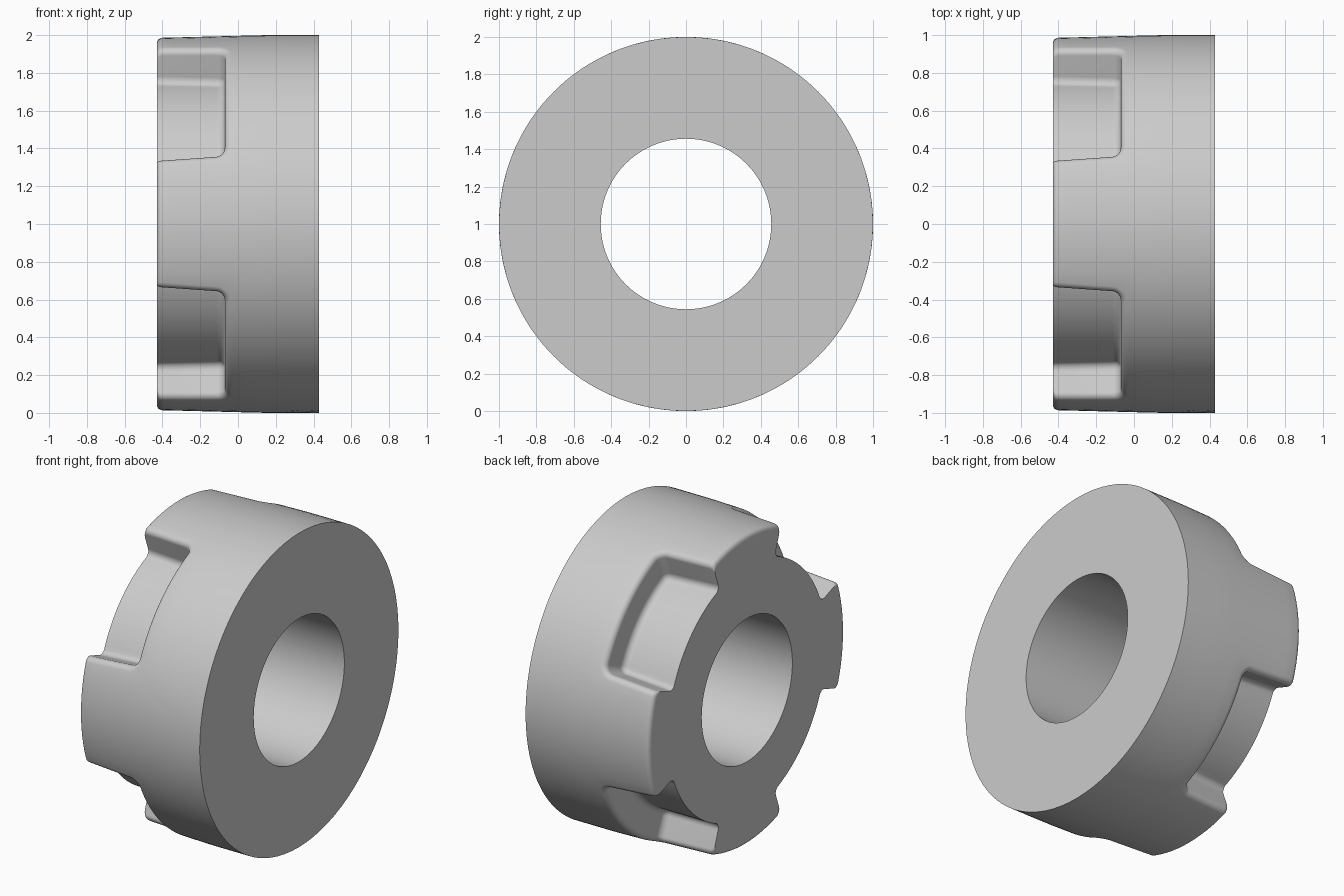
import bpy
import bmesh
from math import pi, sin, cos, sqrt, radians

if "Cube" in bpy.data.objects:
    bpy.data.objects.remove(bpy.data.objects["Cube"])

X0, X1 = -0.43, 0.43          # notched end and plain end of the ring
BORE, FLOOR = 0.456, 0.795    # bore and notch floor radii
RIM = 0.03                    # rounding of the notched rim
XB, RC = -0.07, 0.05          # notch back wall and its corner radius
CONVEX, CONCAVE = 0.035, 0.04
ARC_R = 0.9                   # radius used to turn arc length into angle
ARC, BACK, BAND, BORE_STEPS = 12, 24, 6, 24
HALF = pi / 4                 # half the angle of one sector


def outer_radius(x):
    """Slightly tapered outside with a rounded rim."""
    r = 1 - 0.014 * max(0, min(1, (0.15 - x) / 0.55))
    if x < X0 + RIM:
        r += sqrt(max(0, RIM ** 2 - (X0 + RIM - x) ** 2)) - RIM
    return r


def half_arc(x):
    """Half width of the notch, narrowing towards its back wall."""
    t = (x - X0) / (XB - X0)
    return ARC_R * radians(24.6 - 1.4 * t)


# Half outline of the notch: (arc position, x, normal along arc, normal along x)
side_x = [X0 + RIM * (1 - cos(k * pi / 10)) for k in range(6)]
span = XB - RC - side_x[-1]
side_x += [side_x[-1] + span * k / 4 for k in range(1, 5)]
half = [(half_arc(x), x, 1, 0) for x in side_x]
s_c = half_arc(XB - RC) - RC
for k in range(1, ARC + 1):
    a = k / ARC * pi / 2
    half.append((s_c + RC * cos(a), XB - RC + RC * sin(a), cos(a), sin(a)))
SIDE, NH = len(side_x), len(half)


def outline(d):
    """Whole outline offset outwards by d, as (angle, x) pairs."""
    left = [((s + d * ns) / ARC_R, x + d * nx) for s, x, ns, nx in half]
    th, xb = left[-1]
    back = [(th * (1 - 2 * k / BACK), xb) for k in range(1, BACK)]
    return left + back + [(-t, x) for t, x in reversed(left)]


def sector_border(inner):
    """Outline of the whole sector, matched point for point to the notch."""
    left = [(HALF, x) for x in side_x]
    mid, th = ARC // 2, inner[NH - 1][0]
    for k in range(1, ARC + 1):
        if k <= mid:
            left.append((HALF, side_x[-1] + (X1 - side_x[-1]) * k / mid))
        else:
            left.append((HALF + (th - HALF) * (k - mid) / (ARC - mid), X1))
    back = [(t, X1) for t, x in inner[NH:NH + BACK - 1]]
    return left + back + [(-t, x) for t, x in reversed(left)]


# Successive loops from the sector border down to the notch floor
lip = outline(CONVEX)
border = sector_border(lip)
loops = []
for j in range(BAND):
    f = j / BAND
    loops.append([(t + (u - t) * f, x + (w - x) * f)
                  for (t, x), (u, w) in zip(border, lip)])
loops = [[(t, x, outer_radius(x)) for t, x in lp] for lp in loops]
for k in range(7):            # rounded lip
    a = k / 6 * pi / 2
    loops.append([(t, x, outer_radius(x) - CONVEX * (1 - cos(a)))
                  for t, x in outline(CONVEX * (1 - sin(a)))])
for k in range(7):            # rounded foot of the wall
    a = k / 6 * pi / 2
    loops.append([(t, x, FLOOR + CONCAVE * (1 - sin(a)))
                  for t, x in outline(-CONCAVE * (1 - cos(a)))])

bm = bmesh.new()
flat_faces = []


def add_sector(turn):
    def vert(t, x, r):
        return bm.verts.new((x, r * cos(t + turn), 1 + r * sin(t + turn)))

    def grid(rows):
        for a, b in zip(rows, rows[1:]):
            for i in range(len(a) - 1):
                bm.faces.new((a[i], a[i + 1], b[i + 1], b[i]))

    # outside surface and notch walls
    rings = [[vert(*p) for p in lp] for lp in loops]
    grid(rings)
    # notch floor
    last, floor = rings[-1], []
    for i in range(NH):
        t, x, r = loops[-1][i]
        inner = [vert(t * (1 - 2 * k / BACK), x, r) for k in range(1, BACK)]
        if i == NH - 1:
            for v in inner:
                bm.verts.remove(v)
            inner = last[NH:NH + BACK - 1]
        floor.append([last[i]] + inner + [last[-1 - i]])
    grid(floor)
    # bore
    angles = [HALF * (2 * k / BORE_STEPS - 1) for k in range(BORE_STEPS + 1)]
    bore = [[vert(t, x, BORE) for t in angles] for x in (X0, X1)]
    grid(bore)
    # flat end faces
    notched = ([r[0] for r in rings] + floor[0][1:-1]
               + [r[-1] for r in reversed(rings)] + bore[0])
    corner = SIDE + ARC // 2 - 1
    plain = rings[0][corner:len(border) - corner] + bore[1]
    for loop in (notched, plain):
        flat_faces.append(bm.faces.new(loop))


for q in range(4):
    add_sector(HALF + q * pi / 2)

# Keep the end faces crisp
for f in flat_faces:
    for e in f.edges:
        e.smooth = False
bmesh.ops.remove_doubles(bm, verts=bm.verts[:], dist=0.0001)
bmesh.ops.recalc_face_normals(bm, faces=bm.faces[:])
mesh = bpy.data.meshes.new("notched_ring")
bm.to_mesh(mesh)
bm.free()

ring = bpy.data.objects.new("notched_ring", mesh)
bpy.context.collection.objects.link(ring)
bpy.ops.object.select_all(action='DESELECT')
ring.select_set(True)
bpy.context.view_layer.objects.active = ring
bpy.ops.object.shade_smooth_by_angle(angle=radians(35))

# Plain grey material
grey = (0.6, 0.6, 0.6, 1)
mat = bpy.data.materials.new("plain_grey")
mat.use_nodes = True
mat.diffuse_color = grey
mat.node_tree.nodes["Principled BSDF"].inputs["Base Color"].default_value = grey
mesh.materials.append(mat)
